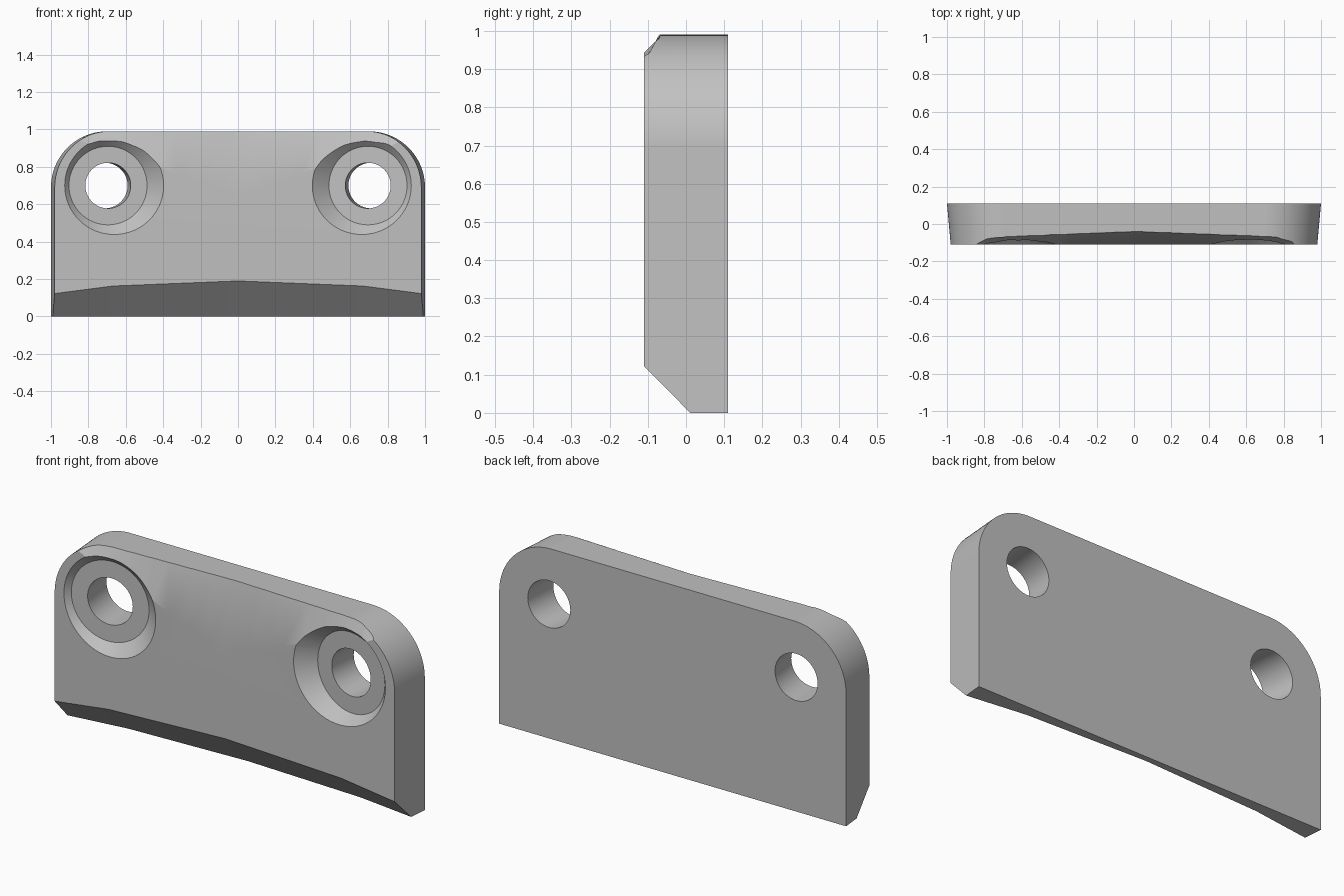
import bpy, bmesh, math
from mathutils import Vector, Matrix

if "Cube" in bpy.data.objects:
    bpy.data.objects.remove(bpy.data.objects["Cube"], do_unlink=True)

HALF, DEPTH, HEIGHT, RADIUS = 1.0, 0.11, 0.99, 0.30

grey = bpy.data.materials.new("plain grey")
grey.use_nodes = True
grey.diffuse_color = (0.53, 0.53, 0.53, 1)
grey.node_tree.nodes["Principled BSDF"].inputs["Base Color"].default_value = (0.53, 0.53, 0.53, 1)


def loft(name, rings):
    """Skin equal-length closed rings and cap both ends."""
    bm = bmesh.new()
    loops = [[bm.verts.new(p) for p in ring] for ring in rings]
    for a, b in zip(loops, loops[1:]):
        for i in range(len(a)):
            j = (i + 1) % len(a)
            bm.faces.new((a[i], a[j], b[j], b[i]))
    bm.faces.new(loops[0][::-1])
    bm.faces.new(loops[-1])
    bmesh.ops.recalc_face_normals(bm, faces=bm.faces)
    mesh = bpy.data.meshes.new(name)
    bm.to_mesh(mesh)
    bm.free()
    mesh.materials.append(grey)
    obj = bpy.data.objects.new(name, mesh)
    bpy.context.collection.objects.link(obj)
    return obj


# Plate: rounded upper corners, ends drawn in slightly toward the front
STEPS = 24
corner = [(HALF - RADIUS + RADIUS * math.cos(t), HEIGHT - RADIUS + RADIUS * math.sin(t))
          for t in (math.pi / 2 * i / STEPS for i in range(STEPS + 1))]
outline = [(HALF, 0)] + corner + [(-x, z) for x, z in reversed(corner)] + [(-HALF, 0)]
plate = loft("mounting_plate", [[(x * s, y, z) for x, z in outline]
                                for y, s in ((-DEPTH, 0.98), (DEPTH, 1.0))])


# Bottom bevel cutter: taller toward the middle
def bevel_ring(x, h):
    y = -DEPTH
    return [(x, y - 0.1, h + 0.1), (x, y + h + 0.1, -0.1), (x, y - 0.1, -0.1)]


bevel = loft("bottom_bevel_cutter", [bevel_ring(x, h) for x, h in (
    (-1.1, 0.107), (-0.67, 0.163), (0, 0.19), (0.67, 0.163), (1.1, 0.107))])


# Top relief cutter: shallow in the middle, steeper toward the corners
def relief_ring(x):
    low = 0.65 + 0.337 * abs(x)
    drop = 0.07 - 0.0385 * abs(x)
    rise = HEIGHT - low
    edge = [(x, -DEPTH + drop * t, low + rise * t) for t in (-0.5, 1.3)]
    return edge + [(x, -0.5, 1.3)]


relief = loft("top_relief_cutter", [relief_ring(0.9 * i / 8) for i in range(-8, 9)])


# Screw hole cutters: tilted bore with a conical countersink
def screw_cutter(name, side):
    tilt = math.radians(6)
    axis = Vector((-side * math.sin(tilt), -math.cos(tilt), 0))
    place = Matrix.Translation((side * 0.695, -0.06, 0.70)) @ axis.to_track_quat('Z', 'Y').to_matrix().to_4x4()
    n = 64
    return loft(name, [[place @ Vector((r * math.cos(a), r * math.sin(a), h))
                        for a in (math.tau * i / n for i in range(n))]
                       for r, h in ((0.122, -0.5), (0.122, 0), (0.21, 0), (0.41, 0.2))])


cutters = [bevel, relief, screw_cutter("left_screw_cutter", 1), screw_cutter("right_screw_cutter", -1)]

# Cut the plate, then discard the cutters
bpy.ops.object.select_all(action='DESELECT')
plate.select_set(True)
bpy.context.view_layer.objects.active = plate
for cutter in cutters:
    cutter.hide_render = True
    mod = plate.modifiers.new("cut", 'BOOLEAN')
    mod.operation, mod.solver, mod.object = 'DIFFERENCE', 'EXACT', cutter
    bpy.ops.object.modifier_apply(modifier=mod.name)
for cutter in cutters:
    bpy.data.objects.remove(cutter, do_unlink=True)

# Smooth curved walls while the broad faces stay flat
bpy.ops.object.shade_smooth_by_angle(angle=math.radians(28))
weighted = plate.modifiers.new("flat_faces", 'WEIGHTED_NORMAL')
weighted.keep_sharp = True
